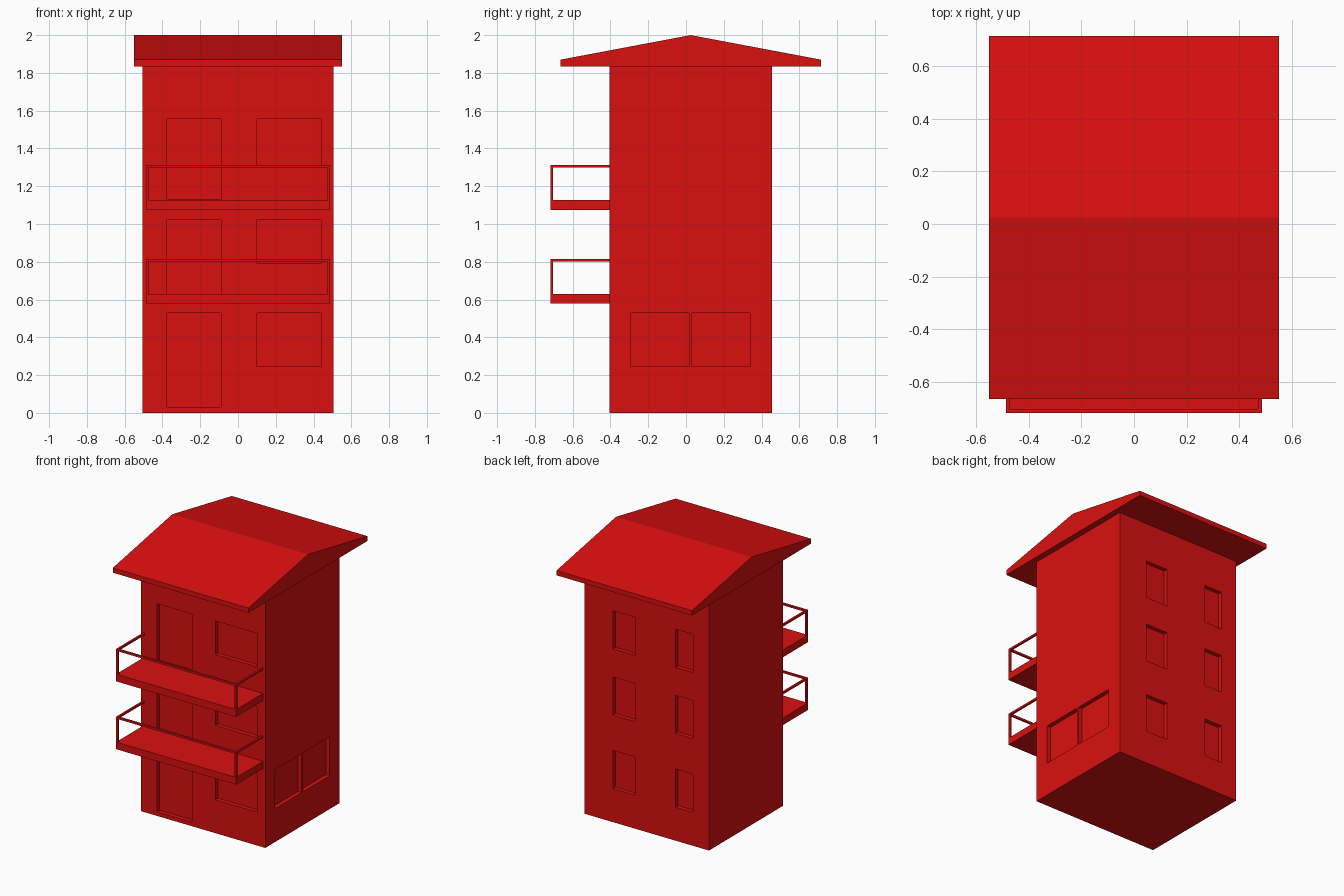
import bpy, bmesh

if "Cube" in bpy.data.objects:
    bpy.data.objects.remove(bpy.data.objects["Cube"])

red = bpy.data.materials.new("red_paint")
red.diffuse_color = (0.7, 0.005, 0.005, 1)
red.use_nodes = True
red.node_tree.nodes["Principled BSDF"].inputs["Base Color"].default_value = red.diffuse_color


def add_object(name, bm):
    bmesh.ops.recalc_face_normals(bm, faces=bm.faces)
    mesh = bpy.data.meshes.new(name)
    bm.to_mesh(mesh)
    bm.free()
    mesh.materials.append(red)
    obj = bpy.data.objects.new(name, mesh)
    bpy.context.collection.objects.link(obj)
    return obj


def boxes(name, spans):
    """One object made of boxes given as (x0, x1, y0, y1, z0, z1)."""
    bm = bmesh.new()
    for x0, x1, y0, y1, z0, z1 in spans:
        verts = bmesh.ops.create_cube(bm, size=1)["verts"]
        bmesh.ops.scale(bm, vec=(x1 - x0, y1 - y0, z1 - z0), verts=verts)
        bmesh.ops.translate(bm, vec=((x0 + x1) / 2, (y0 + y1) / 2, (z0 + z1) / 2), verts=verts)
    return add_object(name, bm)


W, FRONT, BACK, EAVE = 0.505, -0.405, 0.455, 1.835
DEPTH, OUT = 0.03, 0.05

# Openings: front doors and windows, back windows, right-side window pair
cuts = []
for z0, z1 in ((0.03, 0.53), (0.63, 1.02), (1.13, 1.555)):
    cuts.append((-0.375, -0.09, FRONT - OUT, FRONT + DEPTH, z0, z1))
for z0, z1 in ((0.245, 0.53), (0.79, 1.02), (1.31, 1.555)):
    cuts.append((0.10, 0.44, FRONT - OUT, FRONT + DEPTH, z0, z1))
for z0 in (0.245, 0.785, 1.27):
    for x0, x1 in ((0.095, 0.275), (-0.377, -0.233)):
        cuts.append((x0, x1, BACK - DEPTH, BACK + OUT, z0, z0 + 0.28))
for y0, y1 in ((-0.295, 0.015), (0.03, 0.34)):
    cuts.append((W - DEPTH, W + OUT, y0, y1, 0.245, 0.53))

# Walls with recessed openings
walls = boxes("walls", [(-W, W, FRONT, BACK, 0, EAVE)])
cutter = boxes("opening_cutter", cuts)
cutter.hide_render = True
cutter.hide_set(True)
recess = walls.modifiers.new("openings", "BOOLEAN")
recess.operation = "DIFFERENCE"
recess.solver = "EXACT"
recess.object = cutter

# Gable roof: end profile extruded along x
bm = bmesh.new()
profile = [(-0.665, EAVE), (0.715, EAVE), (0.715, 1.87), (0.025, 2.0), (-0.665, 1.87)]
face = bm.faces.new([bm.verts.new((-0.55, y, z)) for y, z in profile])
end = bmesh.ops.extrude_face_region(bm, geom=[face])["geom"]
bmesh.ops.translate(bm, vec=(1.1, 0, 0), verts=[v for v in end if isinstance(v, bmesh.types.BMVert)])
add_object("roof", bm)

# Balconies: slab, corner posts and handrail
BX, BY, T = 0.487, -0.717, 0.014
for level, z, floor in (("lower", 0.578, 0.63), ("upper", 1.075, 1.128)):
    top = z + 0.238
    boxes(level + "_balcony_slab", [(-BX, BX, BY, FRONT, z, floor)])
    rail = [(-BX, BX, BY, BY + T, top - T, top)]
    for x0 in (-BX, BX - T):
        rail.append((x0, x0 + T, BY, BY + T, floor, top - T))
        rail.append((x0, x0 + T, BY + T, FRONT, top - T, top))
    boxes(level + "_balcony_railing", rail)
